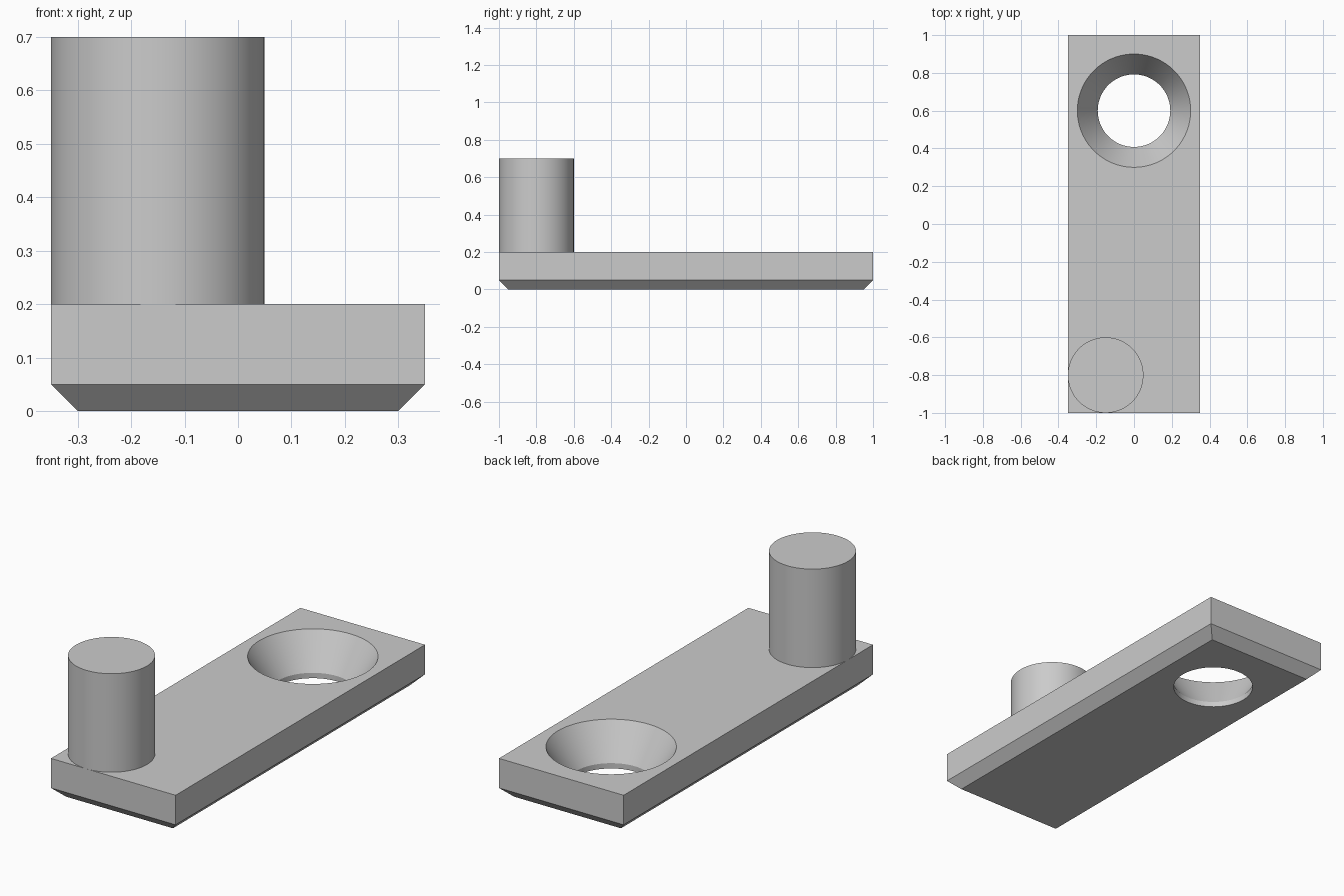
import bpy, bmesh, math

cube = bpy.data.objects.get("Cube")
if cube:
    bpy.data.objects.remove(cube, do_unlink=True)

grey = bpy.data.materials.new("plain_grey")
grey.use_nodes = True
colour = (0.6, 0.6, 0.6, 1.0)
grey.diffuse_color = colour
grey.node_tree.nodes["Principled BSDF"].inputs["Base Color"].default_value = colour


def loft(name, rings):
    """Skin a stack of closed rings and cap both ends."""
    bm = bmesh.new()
    loops = [[bm.verts.new(p) for p in ring] for ring in rings]
    n = len(loops[0])
    for low, high in zip(loops, loops[1:]):
        for i in range(n):
            j = (i + 1) % n
            bm.faces.new((low[i], low[j], high[j], high[i]))
    bm.faces.new(loops[0][::-1])
    bm.faces.new(loops[-1])
    bmesh.ops.recalc_face_normals(bm, faces=bm.faces)
    mesh = bpy.data.meshes.new(name)
    bm.to_mesh(mesh)
    bm.free()
    mesh.materials.append(grey)
    obj = bpy.data.objects.new(name, mesh)
    bpy.context.collection.objects.link(obj)
    return obj


def rect(hx, hy, z):
    return [(-hx, -hy, z), (hx, -hy, z), (hx, hy, z), (-hx, hy, z)]


def circle(x, y, r, z, n=96):
    return [(x + r * math.cos(math.tau * i / n),
             y + r * math.sin(math.tau * i / n), z) for i in range(n)]


def activate(obj):
    bpy.ops.object.select_all(action='DESELECT')
    obj.select_set(True)
    bpy.context.view_layer.objects.active = obj


# Flat plate with a chamfered underside
plate = loft("base_plate", [rect(0.30, 0.95, 0.0), rect(0.35, 1.0, 0.05),
                            rect(0.35, 1.0, 0.20)])

# Countersunk through hole: short straight bore, then a wide cone
profile = [(0.192, -0.1), (0.192, 0.027), (0.30, 0.20), (0.30, 0.30)]
cutter = loft("hole_cutter", [circle(0, 0.6, r, z) for r, z in profile])
cutter.hide_render = True
cut = plate.modifiers.new("countersunk_hole", 'BOOLEAN')
cut.operation = 'DIFFERENCE'
cut.solver = 'EXACT'
cut.object = cutter
activate(plate)
bpy.ops.object.modifier_apply(modifier=cut.name)
bpy.data.objects.remove(cutter, do_unlink=True)

# Upright round post flush with the front right corner
post = loft("post", [circle(-0.15, -0.8, 0.2, z) for z in (0.20, 0.70)])

for part in (plate, post):
    activate(part)
    bpy.ops.object.shade_smooth_by_angle(angle=math.radians(25))
